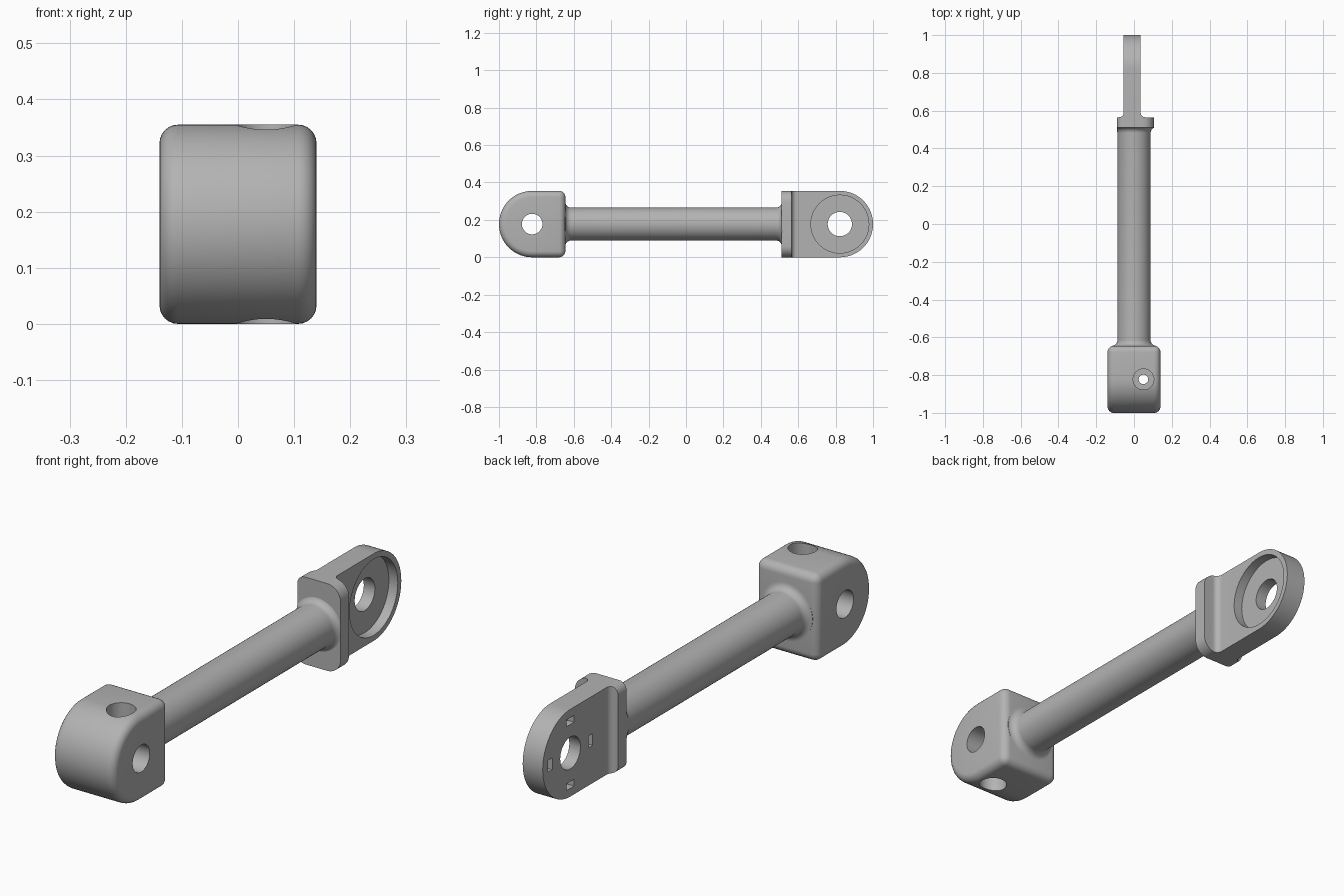
import bpy, bmesh
from math import sin, cos, pi
from mathutils import Vector

cube = bpy.data.objects.get("Cube")
if cube:
    bpy.data.objects.remove(cube, do_unlink=True)

H = 0.355          # overall height
MID = H / 2        # height of the long axis
EYE = 1 - MID      # distance of both eye centres from the middle

metal = bpy.data.materials.new("grey metal")
metal.use_nodes = True
GREY = (0.45, 0.45, 0.45, 1)
metal.diffuse_color = GREY
metal.node_tree.nodes["Principled BSDF"].inputs["Base Color"].default_value = GREY


def arc(cx, cy, r, a0, a1, n=8):
    """Points on an arc, angles in degrees."""
    angles = [(a0 + (a1 - a0) * i / n) * pi / 180 for i in range(n + 1)]
    return [(cx + r * cos(a), cy + r * sin(a)) for a in angles]


def to_object(name, bm):
    bmesh.ops.recalc_face_normals(bm, faces=bm.faces)
    mesh = bpy.data.meshes.new(name)
    bm.to_mesh(mesh)
    bm.free()
    obj = bpy.data.objects.new(name, mesh)
    bpy.context.collection.objects.link(obj)
    mesh.materials.append(metal)
    return obj


def prism(name, outline, axis, lo, hi):
    """Extrude a closed outline along x, y or z."""
    place = {"x": lambda a, b, h: (h, a, b),
             "y": lambda a, b, h: (a, h, b),
             "z": lambda a, b, h: (a, b, h)}[axis]
    bm = bmesh.new()
    face = bm.faces.new([bm.verts.new(place(a, b, lo)) for a, b in outline])
    new = bmesh.ops.extrude_face_region(bm, geom=[face])["geom"]
    shift = Vector(place(0, 0, hi - lo))
    bmesh.ops.translate(bm, vec=shift, verts=[g for g in new if isinstance(g, bmesh.types.BMVert)])
    return to_object(name, bm)


def hole(axis, a, b, r, lo, hi):
    return prism("hole_cutter", arc(a, b, r, 0, 360, 48)[:-1], axis, lo, hi)


def combine(obj, tool, operation="DIFFERENCE"):
    mod = obj.modifiers.new(operation.title(), "BOOLEAN")
    mod.object, mod.operation, mod.solver = tool, operation, "EXACT"
    tool.hide_render = True
    tool.hide_set(True)


def finish(obj):
    """Apply modifiers, drop the cutters and smooth the curved faces."""
    bpy.context.view_layer.update()
    graph = bpy.context.evaluated_depsgraph_get()
    mesh = bpy.data.meshes.new_from_object(obj.evaluated_get(graph))
    tools = [m.object for m in obj.modifiers if m.type == "BOOLEAN"]
    obj.modifiers.clear()
    obj.data = mesh
    for tool in tools:
        bpy.data.objects.remove(tool, do_unlink=True)
    bpy.ops.object.select_all(action="DESELECT")
    obj.select_set(True)
    bpy.context.view_layer.objects.active = obj
    bpy.ops.object.shade_smooth_by_angle(angle=pi / 6)


# Front block: round-nosed, softened edges, cross hole and stepped vertical hole
nose = arc(-EYE, MID, MID, 90, 270, 36)
block = prism("front_block", nose + [(-0.645, 0), (-0.645, H)], "x", -0.14, 0.14)
bevel = block.modifiers.new("Rounded edges", "BEVEL")
bevel.width, bevel.segments, bevel.limit_method = 0.033, 6, "ANGLE"
combine(block, hole("x", -EYE, MID, 0.055, -0.3, 0.3))
combine(block, hole("z", 0.05, -EYE, 0.025, -0.1, 0.5))
combine(block, hole("z", 0.05, -EYE, 0.055, H - 0.1, 0.5))
combine(block, hole("z", 0.05, -EYE, 0.055, -0.1, 0.1))
finish(block)

# Rod: turned profile flaring into both ends, trimmed to the flange width
R, F = 0.088, 0.03
flare = arc(-0.645 + F, R + F, F, 180, 270) + arc(0.512 - F, R + F, F, 270, 360)
profile = [(-0.66, 0), (-0.66, R + F)] + flare + [(0.52, R + F), (0.52, 0)]
bm = bmesh.new()
verts = [bm.verts.new((r, y, 0)) for y, r in profile]
edges = [bm.edges.new(pair) for pair in zip(verts, verts[1:])]
bmesh.ops.spin(bm, geom=verts + edges, cent=(0, 0, 0), axis=(0, 1, 0), angle=2 * pi, steps=64)
bmesh.ops.remove_doubles(bm, verts=bm.verts, dist=0.0001)
for v in bm.verts:
    v.co.z += MID
    if v.co.y > 0:
        v.co.x = min(max(v.co.x, -0.09), 0.105)
rod = to_object("rod", bm)
finish(rod)

# Rear eye: flange and paddle in plan, trimmed by the side and end outlines
LEFT, RIGHT, BACK, FILLET = -0.055, 0.035, 0.565, 0.025
plan = [(-0.09, 0.51), (0.105, 0.51), (0.105, BACK)]
plan += arc(RIGHT + FILLET, BACK + FILLET, FILLET, 270, 180)
plan += [(RIGHT, 1.1), (LEFT, 1.1)]
plan += arc(LEFT - FILLET, BACK + FILLET, FILLET, 0, -90)
plan += [(-0.09, BACK)]
eye = prism("rear_eye", plan, "z", -0.05, H + 0.05)
side = arc(EYE, MID, MID, -90, 90, 48) + [(0.4, H), (0.4, 0)]
combine(eye, prism("side_trim", side, "x", -0.3, 0.3), "INTERSECT")
big, small = 0.06, 0.034
end = arc(0.105 - big, big, big, -90, 0) + arc(0.105 - big, H - big, big, 0, 90)
end += arc(-0.09 + small, H - small, small, 90, 180) + arc(-0.09 + small, small, small, 180, 270)
combine(eye, prism("end_trim", end, "y", 0.3, 1.2), "INTERSECT")

# Round recess, through hole and four small blind slots around it
combine(eye, hole("x", EYE, MID, 0.155, RIGHT - 0.04, 0.2))
combine(eye, hole("x", EYE, MID, 0.065, -0.3, 0.3))
for dy, dz in ((1, 0), (-1, 0), (0, 1), (0, -1)):
    y, z = EYE + 0.13 * dy, MID + 0.13 * dz
    a, b = (0.014, 0.024) if dy else (0.024, 0.014)
    slot = [(y - a, z - b), (y + a, z - b), (y + a, z + b), (y - a, z + b)]
    combine(eye, prism("slot_cutter", slot, "x", -0.2, LEFT + 0.03))
finish(eye)
